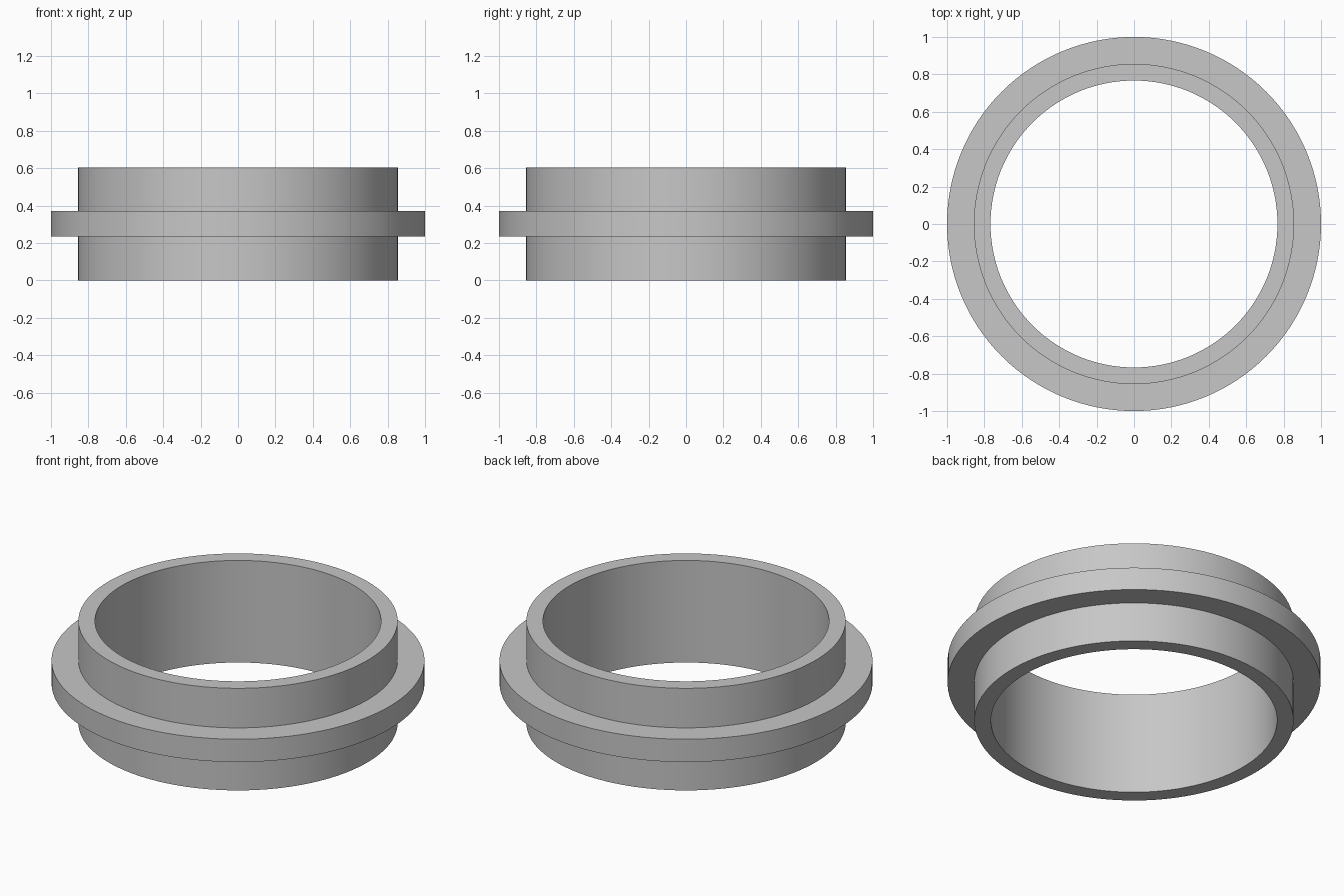
import bpy
import bmesh
import math

cube = bpy.data.objects.get("Cube")
if cube:
    bpy.data.objects.remove(cube, do_unlink=True)

SEGMENTS = 128
BORE, WALL, FLANGE = 0.767, 0.856, 1.0
HEIGHT, FLANGE_LOW, FLANGE_HIGH = 0.604, 0.235, 0.37

# Plain grey material
grey = bpy.data.materials.new("plain grey")
grey.use_nodes = True
colour = (0.57, 0.57, 0.57, 1)
grey.diffuse_color = colour
grey.node_tree.nodes["Principled BSDF"].inputs["Base Color"].default_value = colour


def lathe(name, profile):
    """Revolve a closed (radius, height) profile about the z axis."""
    bm = bmesh.new()
    rings = []
    for i in range(SEGMENTS):
        a = math.tau * i / SEGMENTS
        rings.append([bm.verts.new((r * math.cos(a), r * math.sin(a), z))
                      for r, z in profile])
    for i, ring in enumerate(rings):
        following = rings[(i + 1) % SEGMENTS]
        for j in range(len(profile)):
            k = (j + 1) % len(profile)
            bm.faces.new((ring[j], following[j], following[k], ring[k]))
    bmesh.ops.recalc_face_normals(bm, faces=bm.faces)
    mesh = bpy.data.meshes.new(name)
    bm.to_mesh(mesh)
    bm.free()
    mesh.materials.append(grey)
    obj = bpy.data.objects.new(name, mesh)
    bpy.context.collection.objects.link(obj)
    bpy.ops.object.select_all(action="DESELECT")
    obj.select_set(True)
    bpy.context.view_layer.objects.active = obj
    bpy.ops.object.shade_smooth_by_angle(angle=math.radians(30))
    return obj


# Open sleeve with a flange around its middle, turned as one piece
lathe("flanged_ring", [
    (BORE, 0), (WALL, 0),
    (WALL, FLANGE_LOW), (FLANGE, FLANGE_LOW),
    (FLANGE, FLANGE_HIGH), (WALL, FLANGE_HIGH),
    (WALL, HEIGHT), (BORE, HEIGHT),
])
